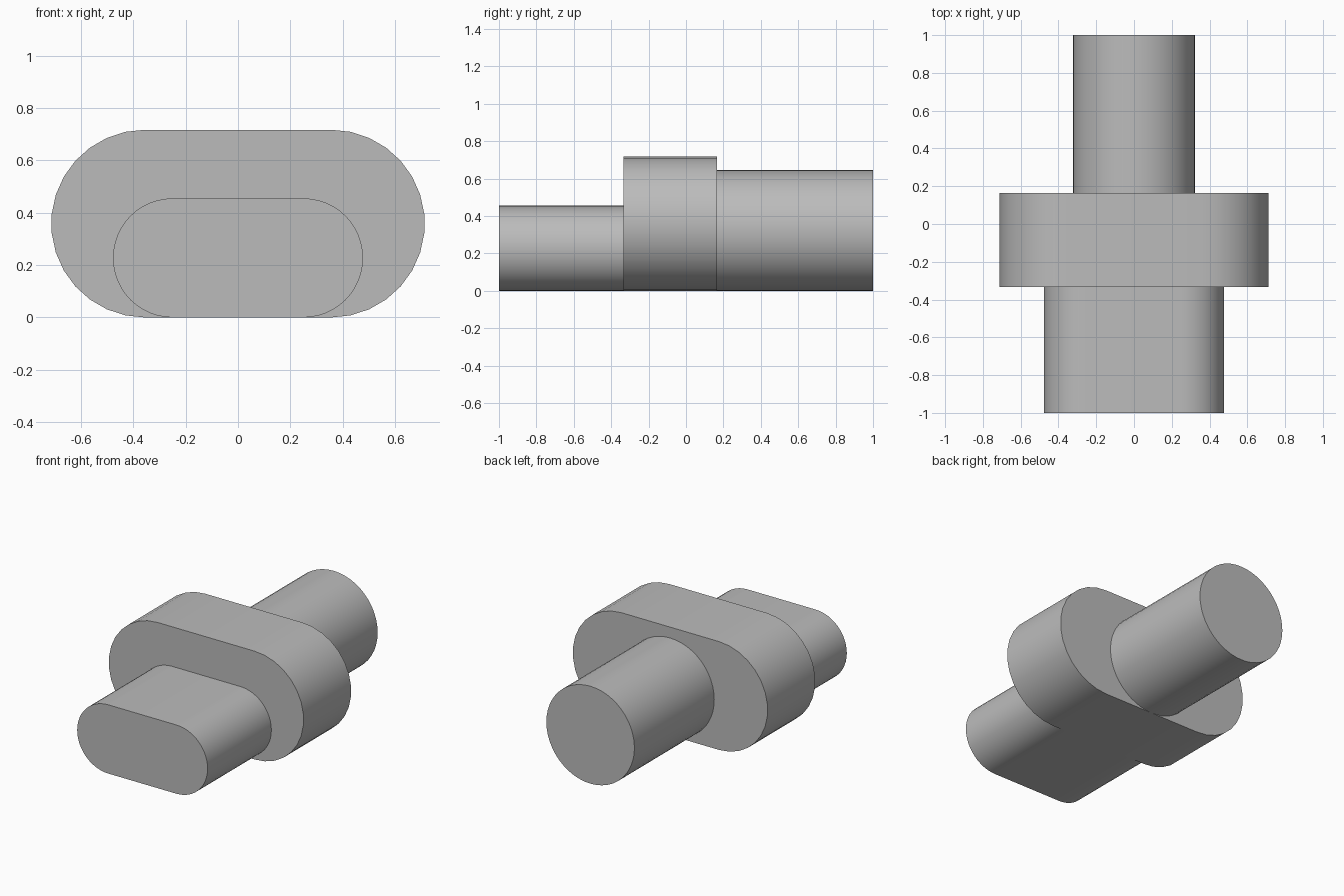
import bpy
import bmesh
from math import pi, sin, cos, radians

default_cube = bpy.data.objects.get("Cube")
if default_cube:
    bpy.data.objects.remove(default_cube, do_unlink=True)

GREY = (0.5, 0.5, 0.5, 1)
grey = bpy.data.materials.new("plain grey")
grey.use_nodes = True
grey.diffuse_color = GREY
grey.node_tree.nodes["Principled BSDF"].inputs["Base Color"].default_value = GREY


def slot_prism(name, radius, flat, y_front, y_back, steps):
    """Slot outline resting on the ground, extruded along y; flat = 0 gives a cylinder."""
    bm = bmesh.new()
    outline = []
    for side, start in ((1, -pi / 2), (-1, pi / 2)):
        for i in range(steps + 1):
            a = start + pi * i / steps
            outline.append((side * flat + radius * cos(a), y_front, radius + radius * sin(a)))
    verts = [bm.verts.new(p) for p in outline]
    bmesh.ops.remove_doubles(bm, verts=verts, dist=1e-5)
    cap = bm.faces.new(list(bm.verts))
    extruded = bmesh.ops.extrude_face_region(bm, geom=[cap], use_keep_orig=True)
    moved = [g for g in extruded["geom"] if isinstance(g, bmesh.types.BMVert)]
    bmesh.ops.translate(bm, verts=moved, vec=(0, y_back - y_front, 0))
    bmesh.ops.recalc_face_normals(bm, faces=bm.faces)

    mesh = bpy.data.meshes.new(name)
    bm.to_mesh(mesh)
    bm.free()
    mesh.materials.append(grey)
    obj = bpy.data.objects.new(name, mesh)
    bpy.context.collection.objects.link(obj)
    bpy.ops.object.select_all(action="DESELECT")
    obj.select_set(True)
    bpy.context.view_layer.objects.active = obj
    bpy.ops.object.shade_smooth_by_angle(angle=radians(30))
    return obj


# Front plug, wide middle flange and round rear shaft
slot_prism("front_plug", 0.2275, 0.25, -1.0, -0.333, 24)
slot_prism("middle_flange", 0.3585, 0.355, -0.333, 0.165, 15)
slot_prism("rear_shaft", 0.3225, 0.0, 0.165, 1.0, 24)
